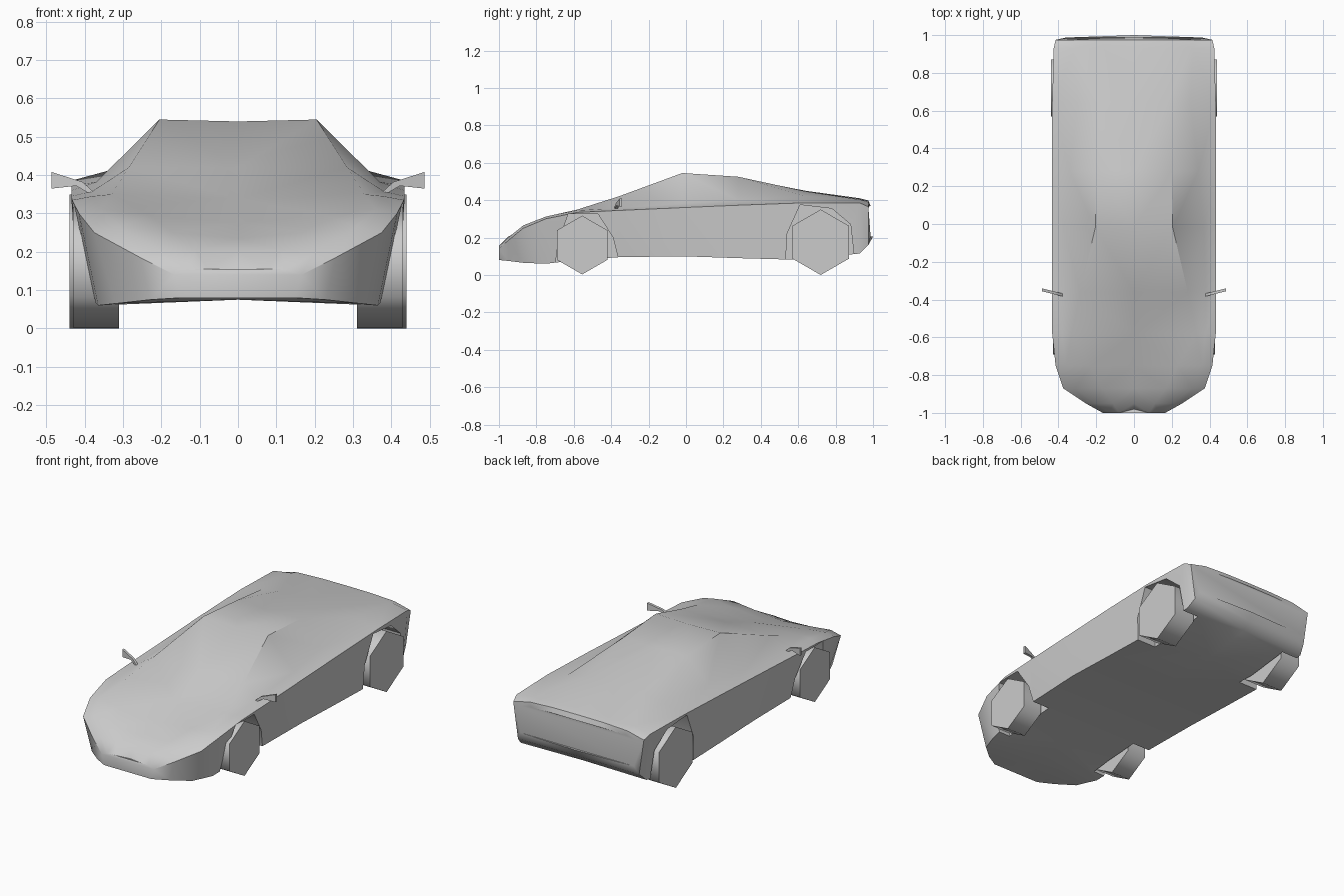
import bpy, bmesh, math
from mathutils import Vector

if "Cube" in bpy.data.objects:
    bpy.data.objects.remove(bpy.data.objects["Cube"])


def make_object(name, bm):
    bmesh.ops.recalc_face_normals(bm, faces=bm.faces[:])
    mesh = bpy.data.meshes.new(name)
    bm.to_mesh(mesh)
    bm.free()
    ob = bpy.data.objects.new(name, mesh)
    bpy.context.collection.objects.link(ob)
    return ob


def activate(ob):
    bpy.ops.object.select_all(action='DESELECT')
    ob.select_set(True)
    bpy.context.view_layer.objects.active = ob


def smooth(ob, degrees):
    activate(ob)
    bpy.ops.object.shade_smooth_by_angle(angle=math.radians(degrees))


def prism(name, points, offset):
    """Closed slab: a planar outline extruded along an offset vector."""
    bm = bmesh.new()
    a = [bm.verts.new(p) for p in points]
    b = [bm.verts.new(Vector(p) + Vector(offset)) for p in points]
    bm.faces.new(a)
    bm.faces.new(b)
    for i in range(len(a)):
        j = (i + 1) % len(a)
        bm.faces.new((a[i], a[j], b[j], b[i]))
    return make_object(name, bm)


# Body stations: y, floor z, sill x z, shoulder x z, belt x z, roof edge x z, centre z
STATIONS = [
    (-1.00, .08, .15, .08, .165, .14, .13, .152, .08, .155, .15),
    (-.95, .08, .23, .075, .255, .185, .20, .20, .11, .205, .20),
    (-.87, .075, .32, .065, .375, .25, .31, .265, .17, .25, .235),
    (-.75, .075, .365, .06, .415, .30, .36, .312, .23, .295, .275),
    (-.58, .08, .385, .08, .433, .335, .38, .345, .33, .35, .338),
    (-.36, .095, .41, .095, .435, .345, .38, .358, .285, .42, .42),
    (-.02, .10, .42, .10, .435, .36, .37, .382, .205, .545, .54),
    (.28, .09, .42, .09, .435, .373, .34, .40, .20, .525, .52),
    (.64, .08, .42, .08, .433, .386, .30, .422, .18, .447, .45),
    (.93, .12, .40, .115, .425, .385, .31, .403, .16, .407, .41),
    (.975, .16, .385, .16, .415, .365, .31, .39, .16, .397, .398),
    (1.00, .205, .36, .205, .37, .35, .30, .365, .16, .37, .37),
]

# Body: loft through mirrored sections
bm = bmesh.new()
rings = []
for n, (y, floor, *pairs, top) in enumerate(STATIONS):
    half = [(pairs[i], pairs[i + 1]) for i in range(0, 8, 2)]
    ring = [(0, floor)] + half + [(0, top)] + [(-x, z) for x, z in reversed(half)]
    verts = []
    for x, z in ring:
        yy = y
        if n == 0 and x == 0:
            yy += .02
        if n == len(STATIONS) - 1:
            yy -= .08 * (z - .205) + .1 * x * x
        verts.append(bm.verts.new((x, yy, z)))
    rings.append(verts)
for r, s in zip(rings, rings[1:]):
    for i in range(len(r)):
        j = (i + 1) % len(r)
        bm.faces.new((r[i], r[j], s[j], s[i]))
for end in (rings[0], rings[-1]):
    for i in range(5):
        quad = [end[i], end[i + 1], end[-i - 1], end[-i]]
        bm.faces.new(list(dict.fromkeys(quad)))
bmesh.ops.triangulate(bm, faces=bm.faces[:])
body = make_object("body", bm)

# Wheel arches cut into the sides
ARCHES = {
    "front": [(-.70, .0), (-.69, .15), (-.63, .325), (-.47, .325), (-.39, .2), (-.34, .0)],
    "rear": [(.53, .0), (.54, .22), (.61, .375), (.78, .355), (.88, .27), (.91, .0)],
}
for name, outline in ARCHES.items():
    for side in (-1, 1):
        cutter = prism(name + "_arch_cutter", [(side * .30, y, z) for y, z in outline],
                       (side * .3, 0, 0))
        mod = body.modifiers.new("arch", 'BOOLEAN')
        mod.operation = 'DIFFERENCE'
        mod.solver = 'EXACT'
        mod.object = cutter
        activate(body)
        bpy.ops.object.modifier_apply(modifier=mod.name)
        bpy.data.objects.remove(cutter)
smooth(body, 40)

# Six-sided wheels
for name, y, radius, outer in (("front", -.555, .157, .43), ("rear", .72, .175, .44)):
    z = .16 if name == "front" else .175
    for side, label in ((-1, "left"), (1, "right")):
        hexagon = [(side * .31, y + radius * math.sin(k * math.pi / 3),
                    z + radius * math.cos(k * math.pi / 3)) for k in range(6)]
        wheel = prism(f"{name}_{label}_wheel", hexagon, (side * (outer - .31), 0, 0))
        smooth(wheel, 65)

# Door mirrors: thin stalk and flared blade
MIRROR = [(.37, .35), (.385, .35), (.422, .372), (.486, .365), (.486, .408), (.405, .382)]
for side, label in ((-1, "left"), (1, "right")):
    pts = [(side * x, -.385 + (x - .37) * .25, z) for x, z in MIRROR]
    smooth(prism(label + "_mirror", pts, (0, .015, 0)), 30)
